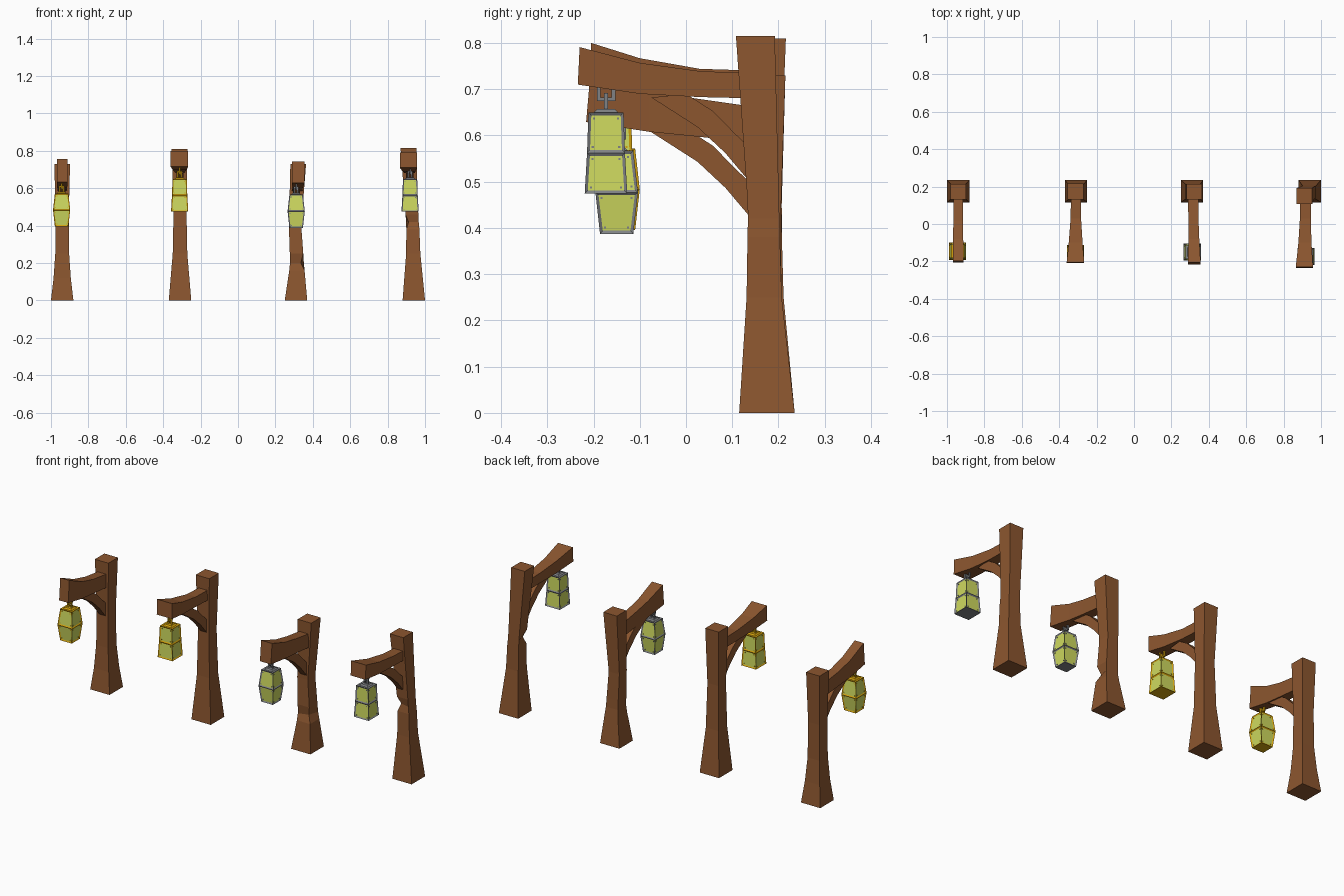
import bpy, bmesh
from mathutils import Vector

if "Cube" in bpy.data.objects:
    bpy.data.objects.remove(bpy.data.objects["Cube"])


def material(name, rgb):
    m = bpy.data.materials.new(name)
    lin = [(c / 255 / 12.92) if c < 11 else ((c / 255 + 0.055) / 1.055) ** 2.4 for c in rgb]
    m.diffuse_color = (*lin, 1)
    m.use_nodes = True
    m.node_tree.nodes["Principled BSDF"].inputs["Base Color"].default_value = m.diffuse_color
    return m


WOOD = material("brown wood", (140, 86, 47))
GOLD = material("gold metal", (212, 162, 12))
GREY = material("grey metal", (128, 130, 133))
GLASS = material("yellow green glass", (206, 217, 95))


def finish(bm, name, *mats):
    bmesh.ops.recalc_face_normals(bm, faces=bm.faces[:])
    me = bpy.data.meshes.new(name)
    bm.to_mesh(me)
    bm.free()
    for m in mats:
        me.materials.append(m)
    ob = bpy.data.objects.new(name, me)
    bpy.context.collection.objects.link(ob)
    return ob


def loft(bm, rings):
    """Skin four-cornered rings; returns the side faces."""
    vs = [[bm.verts.new(p) for p in r] for r in rings]
    sides = []
    for a, b in zip(vs, vs[1:]):
        for i in range(4):
            j = (i + 1) % 4
            sides.append(bm.faces.new((a[i], a[j], b[j], b[i])))
    bm.faces.new(vs[0][::-1])
    bm.faces.new(vs[-1])
    return sides


def square(x, y, z, h):
    return [(x + sx * h, y + sy * h, z) for sx, sy in ((-1, -1), (1, -1), (1, 1), (-1, 1))]


def box(bm, lo, hi):
    loft(bm, [[(lo[0], lo[1], z), (hi[0], lo[1], z), (hi[0], hi[1], z), (lo[0], hi[1], z)]
              for z in (lo[2], hi[2])])


def post(name, sections, notch=None):
    """Sections are (z, x, y, half width); notch is (section, corner, x shift, y shift)."""
    rings = [square(x, y, z, h) for z, x, y, h in sections]
    if notch:
        s, c, dx, dy = notch
        p = rings[s][c]
        rings[s][c] = (p[0] + dx, p[1] + dy, p[2])
    bm = bmesh.new()
    loft(bm, rings)
    finish(bm, name, WOOD)


def beam(name, sections):
    """Sections are (x, half width, lower y, lower z, upper y, upper z)."""
    bm = bmesh.new()
    loft(bm, [[(x - h, y0, z0), (x + h, y0, z0), (x + h, y1, z1), (x - h, y1, z1)]
              for x, h, y0, z0, y1, z1 in sections])
    finish(bm, name, WOOD)


def hoop(bm, x, y, z0, z1, r, t, along_x, bar_top):
    """Two prongs joined by a bar, used for the staple and the lantern loop."""
    def part(a0, a1, lo, hi):
        if along_x:
            box(bm, (x + a0, y - t, lo), (x + a1, y + t, hi))
        else:
            box(bm, (x - t, y + a0, lo), (x + t, y + a1, hi))
    part(-r, -r + 2 * t, z0, z1)
    part(r - 2 * t, r, z0, z1)
    bar = z1 - 2 * t if bar_top else z0
    part(-r + 2 * t, r - 2 * t, bar, bar + 2 * t)


def lantern(name, metal, x, y, top, height, halves, arm_z):
    bm = bmesh.new()
    rings = [square(x, y, top - height * i / 2, h) for i, h in enumerate(halves)]
    sides = loft(bm, rings)
    bmesh.ops.recalc_face_normals(bm, faces=bm.faces[:])
    # recessed panes
    bmesh.ops.inset_individual(bm, faces=sides, thickness=0.009, depth=-0.004)
    studs = []
    for f in sides:
        f.material_index = 1
        c = f.calc_center_median()
        studs += [v.co.lerp(c, 0.17) for v in f.verts]
    # corner studs
    for p in studs:
        d = Vector((0.0022,) * 3)
        box(bm, p - d, p + d)
    # cap, loop and staple
    loft(bm, [square(x, y, top - 0.002, halves[0] * 0.75), square(x, y, top + 0.007, halves[0] * 0.5)])
    hoop(bm, x, y, top, top + 0.042, 0.013, 0.004, True, True)
    hoop(bm, x, y, top + 0.024, arm_z + 0.01, 0.02, 0.004, False, False)
    finish(bm, name, metal, GLASS)


BARREL = (0.036, 0.046, 0.036)
FLARED = (0.038, 0.041, 0.046)

# posts
post("post_1", [(0, -.94, .175, .06), (.12, -.94, .174, .046), (.25, -.94, .172, .037),
                (.45, -.94, .172, .035), (.73, -.94, .173, .042)])
post("post_2", [(0, -.31, .175, .06), (.25, -.31, .172, .039), (.5, -.31, .17, .034),
                (.81, -.313, .174, .042)])
post("post_3", [(0, .31, .175, .06), (.16, .315, .173, .041), (.2, .315, .172, .037),
                (.25, .313, .171, .036), (.4, .305, .171, .033), (.73, .322, .173, .042)],
     (2, 1, -.016, .016))
post("post_4", [(0, .94, .175, .06), (.25, .937, .169, .038), (.38, .935, .168, .035),
                (.42, .932, .168, .034), (.46, .93, .167, .034), (.815, .911, .15, .042)],
     (3, 0, .014, .014))

# arms
beam("arm_1", [(-.94, .028, -.207, .632, -.197, .755), (-.94, .027, -.08, .608, -.08, .703),
               (-.94, .026, .02, .598, .02, .678), (-.94, .026, .16, .585, .16, .66)])
beam("arm_2", [(-.313, .047, -.208, .715, -.205, .8), (-.312, .037, -.1, .698, -.1, .767),
               (-.311, .028, .03, .688, .03, .744), (-.311, .026, .16, .683, .16, .74)])
beam("arm_3", [(.322, .034, -.216, .629, -.206, .743), (.32, .029, -.08, .608, -.08, .7),
               (.318, .027, .02, .598, .02, .68), (.316, .028, .16, .583, .16, .66)])
beam("arm_4", [(.911, .046, -.234, .71, -.23, .791), (.914, .035, -.1, .69, -.1, .757),
               (.916, .029, .03, .683, .03, .739), (.918, .028, .16, .68, .16, .734)])

# curved braces, the upper pair sitting 0.075 higher
for i, (x, dz) in enumerate(((-.94, 0), (-.31, .075), (.312, 0), (.918, .075)), 1):
    beam(f"brace_{i}", [(x, .019, -.075, .607 + dz, .0, .615 + dz), (x, .019, .025, .543 + dz, .058, .578 + dz),
                        (x, .019, .085, .487 + dz, .105, .53 + dz), (x, .019, .15, .41 + dz, .155, .482 + dz)])

# lanterns
lantern("lantern_1", GOLD, -.943, -.146, .572, .177, BARREL, .62)
lantern("lantern_2", GOLD, -.312, -.157, .65, .175, FLARED, .706)
lantern("lantern_3", GREY, .311, -.15, .567, .18, BARREL, .62)
lantern("lantern_4", GREY, .92, -.173, .65, .175, FLARED, .70)
